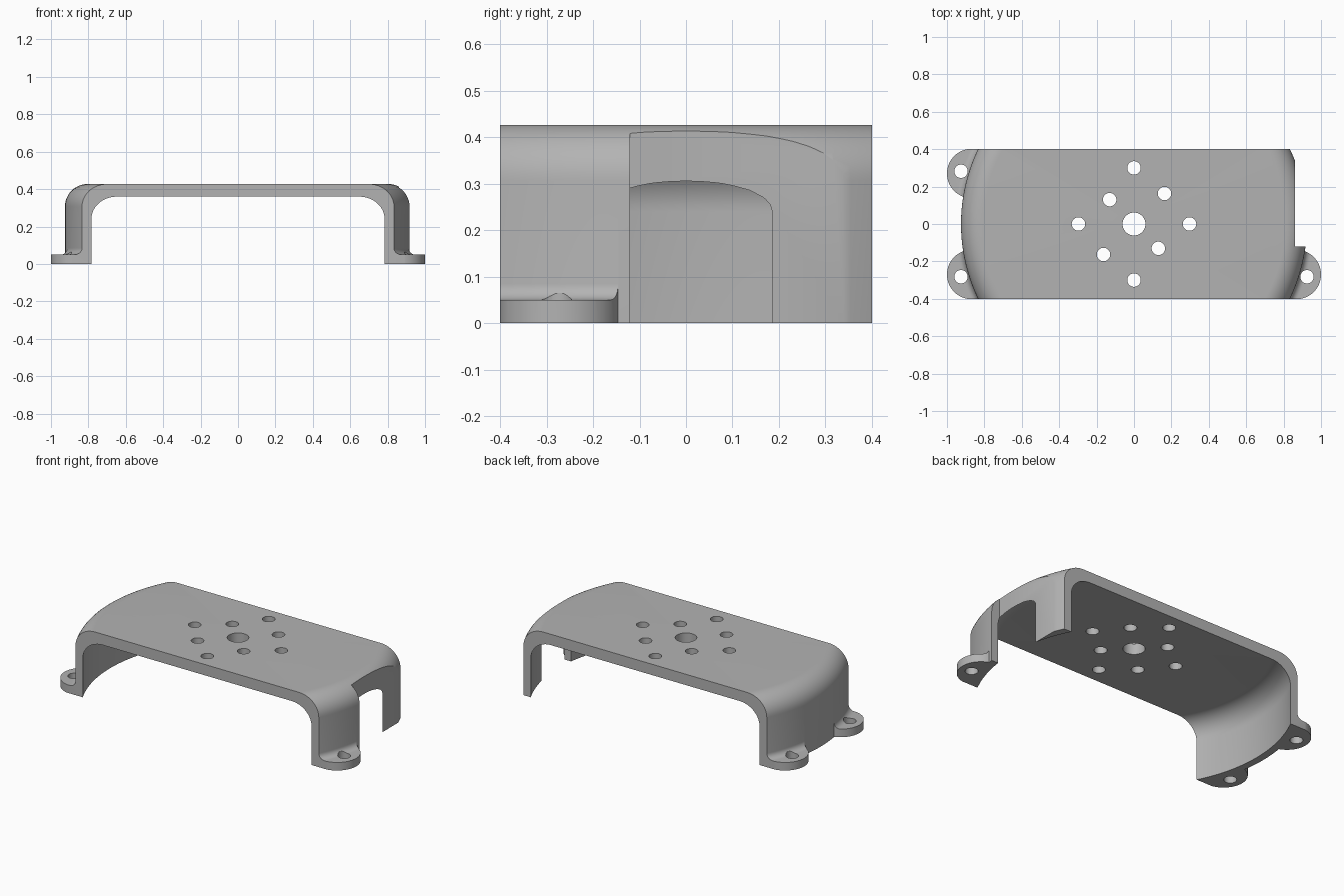
import bpy
import bmesh
from math import pi, sin, cos
from mathutils import Matrix

if "Cube" in bpy.data.objects:
    bpy.data.objects.remove(bpy.data.objects["Cube"], do_unlink=True)

TOP, UNDER = 0.427, 0.36          # top plate faces
R_OUT, R_IN, FILLET = 0.925, 0.88, 0.12
DEPTH = 0.4                       # half depth
FLAT_X, STEP_Y = 0.86, -0.12      # flattened end
FOOT_H, FOOT_FILLET = 0.05, 0.035
BELOW = -0.05                     # overshoot, trimmed at the floor

grey = bpy.data.materials.new("mid grey")
grey.use_nodes = True
grey.diffuse_color = (0.45, 0.45, 0.45, 1)
grey.node_tree.nodes["Principled BSDF"].inputs["Base Color"].default_value = grey.diffuse_color


def make_object(name, bm):
    bmesh.ops.recalc_face_normals(bm, faces=bm.faces)
    mesh = bpy.data.meshes.new(name)
    bm.to_mesh(mesh)
    bm.free()
    mesh.materials.append(grey)
    obj = bpy.data.objects.new(name, mesh)
    bpy.context.collection.objects.link(obj)
    return obj


def arc(cx, cz, r, start, end, steps=12):
    angles = [start + (end - start) * i / steps for i in range(steps + 1)]
    return [(cx + r * cos(a), cz + r * sin(a)) for a in angles]


def revolve(name, profile, closed, segments=160):
    bm = bmesh.new()
    verts = [bm.verts.new((r, 0, z)) for r, z in profile]
    pairs = list(zip(verts, verts[1:])) + ([(verts[-1], verts[0])] if closed else [])
    edges = [bm.edges.new(p) for p in pairs]
    bmesh.ops.spin(bm, geom=verts + edges, cent=(0, 0, 0), axis=(0, 0, 1),
                   angle=2 * pi, steps=segments, use_duplicate=False)
    bmesh.ops.remove_doubles(bm, verts=bm.verts, dist=1e-5)
    return make_object(name, bm)


def box(name, x, y, z):
    bm = bmesh.new()
    size = [b - a for a, b in (x, y, z)]
    centre = [(a + b) / 2 for a, b in (x, y, z)]
    bmesh.ops.create_cube(bm, size=1, matrix=Matrix.Translation(centre) @ Matrix.Diagonal((*size, 1)))
    return make_object(name, bm)


def prisms(name, outlines, low, high):
    bm = bmesh.new()
    for outline in outlines:
        face = bm.faces.new([bm.verts.new((x, y, low)) for x, y in outline])
        new = bmesh.ops.extrude_face_region(bm, geom=[face])["geom"]
        bmesh.ops.translate(bm, vec=(0, 0, high - low),
                            verts=[g for g in new if isinstance(g, bmesh.types.BMVert)])
    return make_object(name, bm)


def combine(obj, tool, operation):
    mod = obj.modifiers.new(operation, "BOOLEAN")
    mod.operation, mod.solver, mod.object = operation, "EXACT", tool
    graph = bpy.context.evaluated_depsgraph_get()
    mesh = bpy.data.meshes.new_from_object(obj.evaluated_get(graph))
    obj.modifiers.clear()
    obj.data = mesh
    bpy.data.objects.remove(tool, do_unlink=True)


def circle(x, y, r, n=40):
    return [(x + r * cos(2 * pi * i / n), y + r * sin(2 * pi * i / n)) for i in range(n)]


# Round shell with filleted rim
outer = arc(R_OUT - FILLET, TOP - FILLET, FILLET, pi / 2, 0)
inner = arc(R_IN - FILLET, UNDER - FILLET, FILLET, 0, pi / 2)
bracket = revolve("bracket", [(0, TOP)] + outer + [(R_OUT, BELOW), (R_IN, BELOW)]
                  + inner + [(0, UNDER)], False)

# Mounting feet: a filleted ring limited to rounded tabs
seam = arc(R_OUT + FOOT_FILLET, FOOT_H + FOOT_FILLET, FOOT_FILLET, 1.5 * pi, pi, 8)
feet = revolve("feet", [(0.895, BELOW), (1.1, BELOW), (1.1, FOOT_H)] + seam
               + [(0.895, FOOT_H + FOOT_FILLET)], True)
corners = [(1, -1), (-1, -1), (-1, 1)]
tab = arc(0.868, 0.27, 0.132, -pi / 2, pi / 2, 32) + [(0.7, 0.402), (0.7, 0.138)]
tabs = prisms("tab_limits", [[(sx * x, sy * y) for x, y in tab] for sx, sy in corners], -0.1, 0.2)
combine(feet, tabs, "INTERSECT")
combine(bracket, feet, "UNION")

# Trim front, back and floor, then flatten one end
combine(bracket, box("trim", (-2, 2), (-DEPTH, DEPTH), (0, 1)), "INTERSECT")
combine(bracket, box("end_cut", (FLAT_X, 2), (STEP_Y, 1), (-1, 1)), "DIFFERENCE")

# Plate holes and foot holes
small = [(0, 0.3), (0, -0.3), (0.297, 0), (-0.297, 0),
         (0.163, 0.163), (-0.163, -0.163), (-0.13, 0.13), (0.13, -0.13)]
holes = [circle(x, y, 0.036) for x, y in small] + [circle(0, 0, 0.061, 56)]
combine(bracket, prisms("plate_holes", holes, 0.3, 0.6), "DIFFERENCE")
screws = [circle(sx * 0.925, sy * 0.282, 0.036) for sx, sy in corners]
combine(bracket, prisms("foot_holes", screws, -0.1, 0.2), "DIFFERENCE")

# Smooth shading with crisp edges
bpy.ops.object.select_all(action="DESELECT")
bracket.select_set(True)
bpy.context.view_layer.objects.active = bracket
bpy.ops.object.shade_smooth_by_angle(angle=0.5)
